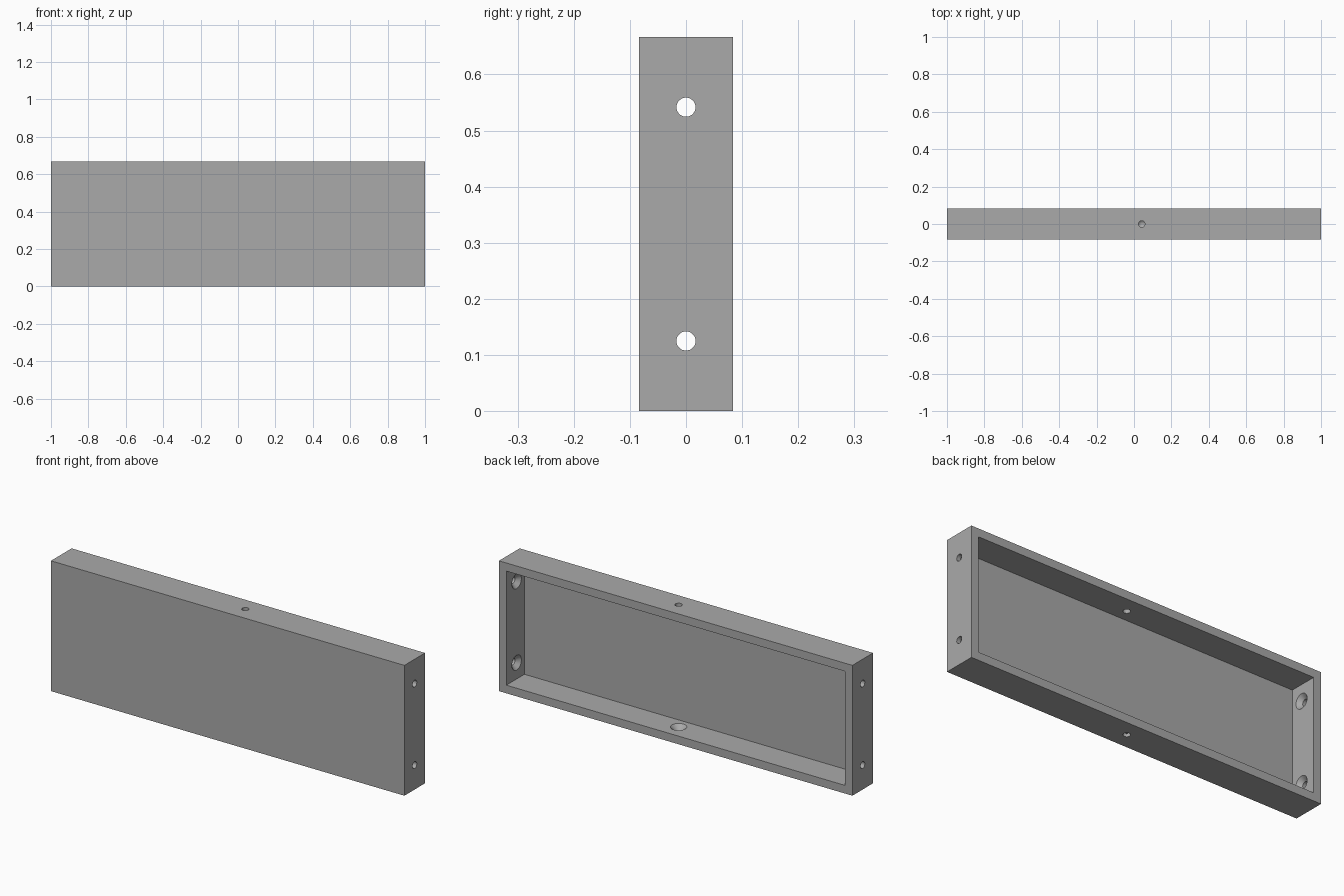
import bpy
import bmesh
from math import pi
from mathutils import Euler, Matrix, Vector

default = bpy.data.objects.get("Cube")
if default:
    bpy.data.objects.remove(default, do_unlink=True)

U = 1 / 24                      # one wall thickness
LENGTH, DEPTH, HEIGHT = 48 * U, 4 * U, 16 * U
PANEL = U / 2                   # thickness of the front panel
HOLE_R, SINK_R = 0.017, 0.038   # screw hole and countersink radii
SINK_LEN = 0.06

grey = bpy.data.materials.new("plain grey")
grey.use_nodes = True
colour = (0.4, 0.4, 0.4, 1)
grey.diffuse_color = colour
grey.node_tree.nodes["Principled BSDF"].inputs["Base Color"].default_value = colour


def finish(name, bm):
    mesh = bpy.data.meshes.new(name)
    bm.to_mesh(mesh)
    bm.free()
    mesh.materials.append(grey)
    obj = bpy.data.objects.new(name, mesh)
    bpy.context.collection.objects.link(obj)
    return obj


def box(name, size, centre):
    bm = bmesh.new()
    bmesh.ops.create_cube(bm, size=1, matrix=Matrix.Translation(centre) @ Matrix.Diagonal((*size, 1)))
    return finish(name, bm)


def cone(name, r1, r2, length, centre, turn):
    bm = bmesh.new()
    bmesh.ops.create_cone(bm, cap_ends=True, segments=48, radius1=r1, radius2=r2, depth=length,
                          matrix=Matrix.Translation(centre) @ Euler((0, turn, 0)).to_matrix().to_4x4())
    return finish(name, bm)


def sink(name, point, direction, turn):
    # Cone whose radius is SINK_R where it meets the inner wall
    return cone(name, SINK_LEN, 0, SINK_LEN,
                Vector(point) + Vector(direction) * (SINK_R - SINK_LEN / 2), turn)


# Shallow tray, open at the back
tray = box("tray", (LENGTH, DEPTH, HEIGHT), (0, 0, HEIGHT / 2))
cutters = [box("pocket_cutter", (LENGTH - 2 * U, DEPTH, HEIGHT - 2 * U), (0, PANEL, HEIGHT / 2))]

# Screw holes through both end walls, countersunk on the inside
for z in (3 * U, 13 * U):
    cutters.append(cone("end_hole_cutter", HOLE_R, HOLE_R, LENGTH + U, (0, 0, z), pi / 2))
    for side in (-1, 1):
        cutters.append(sink("end_sink_cutter", (side * (LENGTH / 2 - U), 0, z),
                            (side, 0, 0), side * pi / 2))

# Hole through top and bottom walls, countersunk inside the bottom only
cutters.append(cone("upright_hole_cutter", HOLE_R, HOLE_R, HEIGHT + U, (U, 0, HEIGHT / 2), 0))
cutters.append(sink("bottom_sink_cutter", (U, 0, U), (0, 0, -1), pi))

# Cut the tray, then discard the cutters
bpy.context.view_layer.objects.active = tray
for cutter in cutters:
    cutter.hide_render = True
    mod = tray.modifiers.new(cutter.name, "BOOLEAN")
    mod.operation = "DIFFERENCE"
    mod.solver = "EXACT"
    mod.object = cutter
    bpy.ops.object.modifier_apply(modifier=mod.name)
    bpy.data.objects.remove(cutter, do_unlink=True)

# Smooth hole walls with crisp edges
bpy.ops.object.select_all(action="DESELECT")
tray.select_set(True)
bpy.ops.object.shade_smooth_by_angle(angle=pi / 6)
